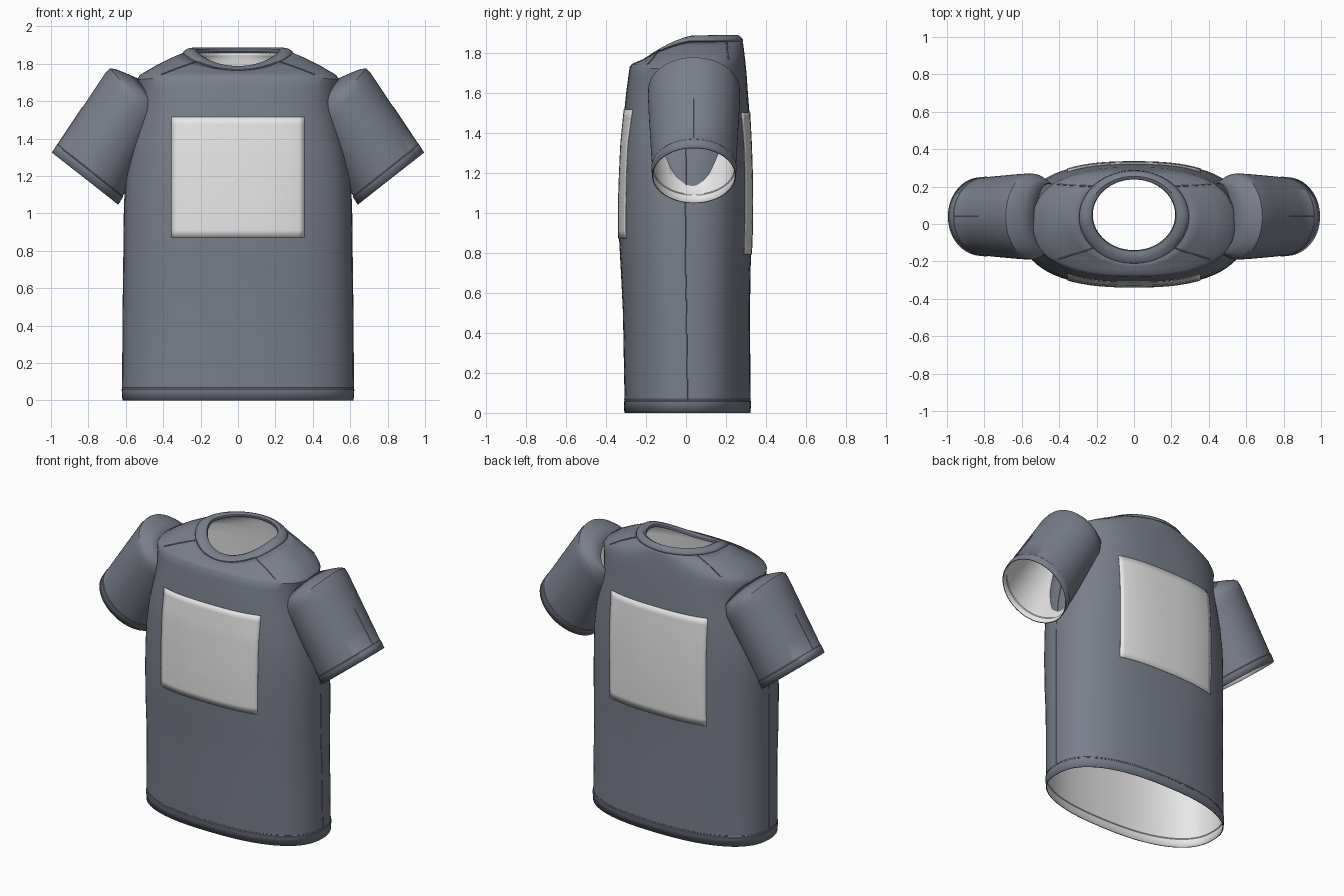
import bpy, bmesh
from math import sin, cos, pi, radians, copysign

if "Cube" in bpy.data.objects:
    bpy.data.objects.remove(bpy.data.objects["Cube"])


def material(name, rgb):
    m = bpy.data.materials.new(name)
    m.use_nodes = True
    m.diffuse_color = (*rgb, 1)
    m.node_tree.nodes["Principled BSDF"].inputs["Base Color"].default_value = (*rgb, 1)
    return m


slate = material("slate fabric", (0.19, 0.21, 0.26))
pale = material("pale grey", (0.8, 0.8, 0.8))
SEG = 72

# Body rings: side height, half width, front y, back y, front height, back height, squareness
BODY = [
    (0.00, 0.618, -0.308, 0.322, 0.00, 0.00, 2.4),
    (0.058, 0.622, -0.311, 0.326, 0.058, 0.058, 2.4),
    (0.062, 0.618, -0.307, 0.322, 0.062, 0.062, 2.4),
    (0.50, 0.615, -0.315, 0.320, 0.50, 0.50, 2.4),
    (0.70, 0.612, -0.325, 0.322, 0.70, 0.70, 2.5),
    (0.90, 0.610, -0.336, 0.330, 0.90, 0.90, 2.5),
    (1.05, 0.608, -0.336, 0.332, 1.05, 1.05, 2.5),
    (1.20, 0.597, -0.331, 0.330, 1.20, 1.20, 2.6),
    (1.35, 0.573, -0.324, 0.325, 1.35, 1.35, 2.7),
    (1.50, 0.540, -0.309, 0.317, 1.50, 1.50, 2.7),
    (1.60, 0.522, -0.299, 0.309, 1.60, 1.60, 2.7),
    (1.67, 0.528, -0.288, 0.303, 1.68, 1.69, 2.6),
    (1.715, 0.540, -0.281, 0.297, 1.73, 1.75, 2.5),
    (1.74, 0.525, -0.270, 0.293, 1.743, 1.785, 2.4),
    (1.79, 0.440, -0.247, 0.289, 1.753, 1.82, 2.2),
    (1.835, 0.350, -0.225, 0.285, 1.762, 1.845, 2.1),
    (1.862, 0.285, -0.205, 0.280, 1.768, 1.860, 2.0),
]
# Collar rings, from the neck seam over the top and down inside
COLLAR = [
    (1.858, 0.294, -0.212, 0.286, 1.762, 1.855, 2.0),
    (1.868, 0.290, -0.210, 0.284, 1.770, 1.868, 2.0),
    (1.882, 0.268, -0.190, 0.268, 1.782, 1.884, 2.0),
    (1.886, 0.245, -0.165, 0.255, 1.788, 1.888, 2.0),
    (1.876, 0.225, -0.145, 0.240, 1.784, 1.880, 2.0),
    (1.860, 0.220, -0.140, 0.238, 1.774, 1.864, 2.0),
]
# Sleeve rings, cuff to shoulder: upper x, z, lower x, z, half depth
SLEEVE = [
    (0.995, 1.325, 0.640, 1.047, 0.210),
    (0.970, 1.366, 0.616, 1.086, 0.213),
    (0.965, 1.368, 0.617, 1.091, 0.209),
    (0.900, 1.465, 0.585, 1.150, 0.215),
    (0.830, 1.570, 0.545, 1.220, 0.220),
    (0.760, 1.675, 0.490, 1.310, 0.226),
    (0.710, 1.750, 0.430, 1.410, 0.230),
    (0.686, 1.776, 0.400, 1.450, 0.229),
    (0.655, 1.772, 0.400, 1.470, 0.222),
    (0.600, 1.750, 0.395, 1.490, 0.205),
    (0.520, 1.715, 0.390, 1.510, 0.180),
]


def spow(v, p):
    return copysign(abs(v) ** p, v)


def body_point(row, a, out=0.0):
    z, hw, yf, yb, zf, zb, n = row
    s = sin(a)
    end = zb if s > 0 else zf
    y = (yf + yb) / 2 + ((yb - yf) / 2 + out) * spow(s, 2 / n)
    return ((hw + out) * spow(cos(a), 2 / n), y, z + (end - z) * abs(s) ** 1.6)


def sleeve_point(row, a, out=0.0):
    tx, tz, bx, bz, h = row
    c = cos(a) * (1 + out * 4)
    return ((tx + bx) / 2 + (tx - bx) / 2 * c, 0.04 + (h + out) * sin(a),
            (tz + bz) / 2 + (tz - bz) / 2 * c)


def row_at(z):
    for lo, hi in zip(BODY, BODY[1:]):
        if z <= hi[0]:
            t = (z - lo[0]) / (hi[0] - lo[0])
            return [p + (q - p) * t for p, q in zip(lo, hi)]
    return BODY[-1]


def inside_body(p):
    z, hw, yf, yb, _, _, n = row_at(p.z)
    return abs(p.x / hw) ** n + abs((p.y - (yf + yb) / 2) * 2 / (yb - yf)) ** n < 0.85


def finish(name, bm, mats, thickness=0.0):
    me = bpy.data.meshes.new(name)
    bm.to_mesh(me)
    bm.free()
    ob = bpy.data.objects.new(name, me)
    bpy.context.collection.objects.link(ob)
    for m in mats:
        me.materials.append(m)
    if thickness:
        mod = ob.modifiers.new("cloth", "SOLIDIFY")
        mod.thickness, mod.offset = thickness, -1
        mod.material_offset = len(mats) - 1
    bpy.ops.object.select_all(action="DESELECT")
    ob.select_set(True)
    bpy.context.view_layer.objects.active = ob
    bpy.ops.object.shade_smooth_by_angle(angle=radians(40))
    return ob


def loft(name, rows, point, mats, side=1, drop=None):
    bm = bmesh.new()
    rings = []
    for r in rows:
        pts = [point(r, 2 * pi * k / SEG) for k in range(SEG)]
        rings.append([bm.verts.new((side * x, y, z)) for x, y, z in pts])
    for lo, hi in zip(rings, rings[1:]):
        for k in range(SEG):
            j = (k + 1) % SEG
            quad = [lo[k], lo[j], hi[j], hi[k]]
            bm.faces.new(quad if side > 0 else quad[::-1])
    if drop:
        hidden = [f for f in bm.faces if drop(f.calc_center_median())]
        bmesh.ops.delete(bm, geom=hidden, context="FACES")
    return finish(name, bm, mats, 0.006)


def seam(name, pts, cyclic=False, radius=0.0025):
    cu = bpy.data.curves.new(name, "CURVE")
    cu.dimensions = "3D"
    cu.bevel_depth, cu.bevel_resolution = radius, 1
    sp = cu.splines.new("POLY")
    sp.points.add(len(pts) - 1)
    for q, p in zip(sp.points, pts):
        q.co = (*p, 1)
    sp.use_cyclic_u = cyclic
    tmp = bpy.data.objects.new(name + " path", cu)
    bpy.context.collection.objects.link(tmp)
    bpy.context.view_layer.update()
    me = bpy.data.meshes.new_from_object(tmp.evaluated_get(bpy.context.evaluated_depsgraph_get()))
    bpy.data.objects.remove(tmp)
    bm = bmesh.new()
    bm.from_mesh(me)
    finish(name, bm, [slate])


def print_panel(name, sign, z0, z1, half=0.355, nx=24, nz=16):
    # Thin patch that follows the body surface
    bm = bmesh.new()
    grid = []
    for i in range(nz + 1):
        z = z0 + (z1 - z0) * i / nz
        _, hw, yf, yb, _, _, n = row_at(z)
        line = []
        for k in range(nx + 1):
            x = half * (2 * k / nx - 1)
            d = (yb - yf) / 2 * (1 - abs(x / hw) ** n) ** (1 / n) + 0.004
            line.append(bm.verts.new((x, (yf + yb) / 2 + sign * d, z)))
        grid.append(line)
    for a, b in zip(grid, grid[1:]):
        for k in range(nx):
            quad = [a[k], a[k + 1], b[k + 1], b[k]]
            bm.faces.new(quad if sign < 0 else quad[::-1])
    finish(name, bm, [pale], 0.003)


angles = [2 * pi * k / SEG for k in range(SEG)]

# Torso, collar and printed panels
loft("shirt_body", BODY, body_point, [slate, pale])
loft("collar", COLLAR, body_point, [slate])
print_panel("front_panel", -1, 0.87, 1.515)
print_panel("back_panel", 1, 0.79, 1.50)

# Hem stitching
seam("hem_stitch", [body_point(row_at(0.07), a) for a in angles], True)

for side, word in ((1, "left"), (-1, "right")):
    def flip(pts):
        return [(side * x, y, z) for x, y, z in pts]

    # Sleeve with its cuff stitching and upper fold
    loft(word + "_sleeve", SLEEVE, sleeve_point, [slate, pale], side, inside_body)
    seam(word + "_cuff_stitch", flip([sleeve_point(SLEEVE[2], a) for a in angles]), True)
    seam(word + "_sleeve_fold", flip([sleeve_point(r, 0) for r in SLEEVE[2:5]]))
    # Side seam and shoulder folds
    seam(word + "_side_seam", flip([body_point(r, 0) for r in BODY[2:9]]))
    for place, deg in (("front", -42), ("back", 42)):
        seam(word + "_" + place + "_shoulder_fold",
             flip([body_point(r, radians(deg)) for r in BODY[-4:]]), radius=0.004)
